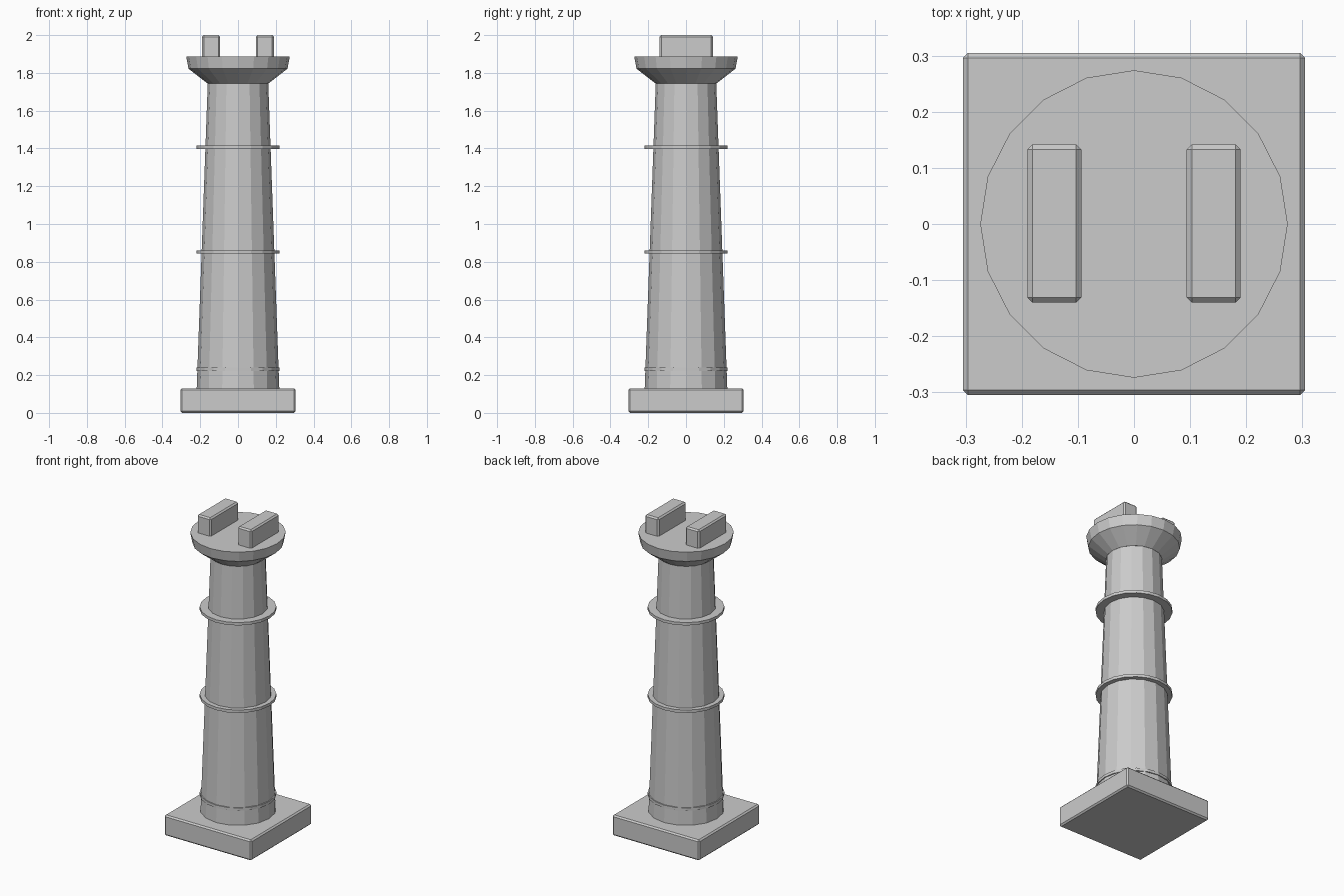
import bpy, bmesh, math

if "Cube" in bpy.data.objects:
    bpy.data.objects.remove(bpy.data.objects["Cube"])


def add_object(name, bm):
    bmesh.ops.recalc_face_normals(bm, faces=bm.faces)
    mesh = bpy.data.meshes.new(name)
    bm.to_mesh(mesh)
    bm.free()
    ob = bpy.data.objects.new(name, mesh)
    bpy.context.collection.objects.link(ob)
    return ob


def box(name, lo, hi, bevel):
    bm = bmesh.new()
    bmesh.ops.create_cube(bm, size=1)
    for v in bm.verts:
        v.co = [(a + b) / 2 + c * (b - a) for a, b, c in zip(lo, hi, v.co)]
    bmesh.ops.bevel(bm, geom=bm.edges[:], offset=bevel, segments=1,
                    affect='EDGES', profile=0.5)
    return add_object(name, bm)


def lathe(name, profile, sides):
    """Closed faceted solid from (radius, z) points, bottom to top."""
    bm = bmesh.new()
    rings = []
    for r, z in profile:
        angles = [2 * math.pi * i / sides for i in range(sides)]
        rings.append([bm.verts.new((r * math.cos(a), r * math.sin(a), z)) for a in angles])
    for low, high in zip(rings, rings[1:]):
        for i in range(sides):
            j = (i + 1) % sides
            bm.faces.new((low[i], low[j], high[j], high[i]))
    bm.faces.new(rings[0][::-1])
    bm.faces.new(rings[-1])
    return add_object(name, bm)


# Square plinth
box("plinth", (-0.305, -0.305, 0), (0.305, 0.305, 0.13), 0.009)

# Tapered shaft
lathe("shaft", [(0.219, 0.12), (0.16, 1.75)], 16)

# Thin bands around the shaft
for i, z in enumerate((0.232, 0.852, 1.406)):
    lathe(f"band_{i + 1}", [(0.22, z - 0.009), (0.22, z + 0.009)], 20)

# Flared capital
lathe("capital", [(0.16, 1.743), (0.262, 1.822), (0.274, 1.886)], 20)

# Two upright blocks on the capital
for side, name in ((-1, "left_block"), (1, "right_block")):
    x = side * 0.142
    box(name, (x - 0.048, -0.14, 1.87), (x + 0.048, 0.142, 2.0), 0.009)
